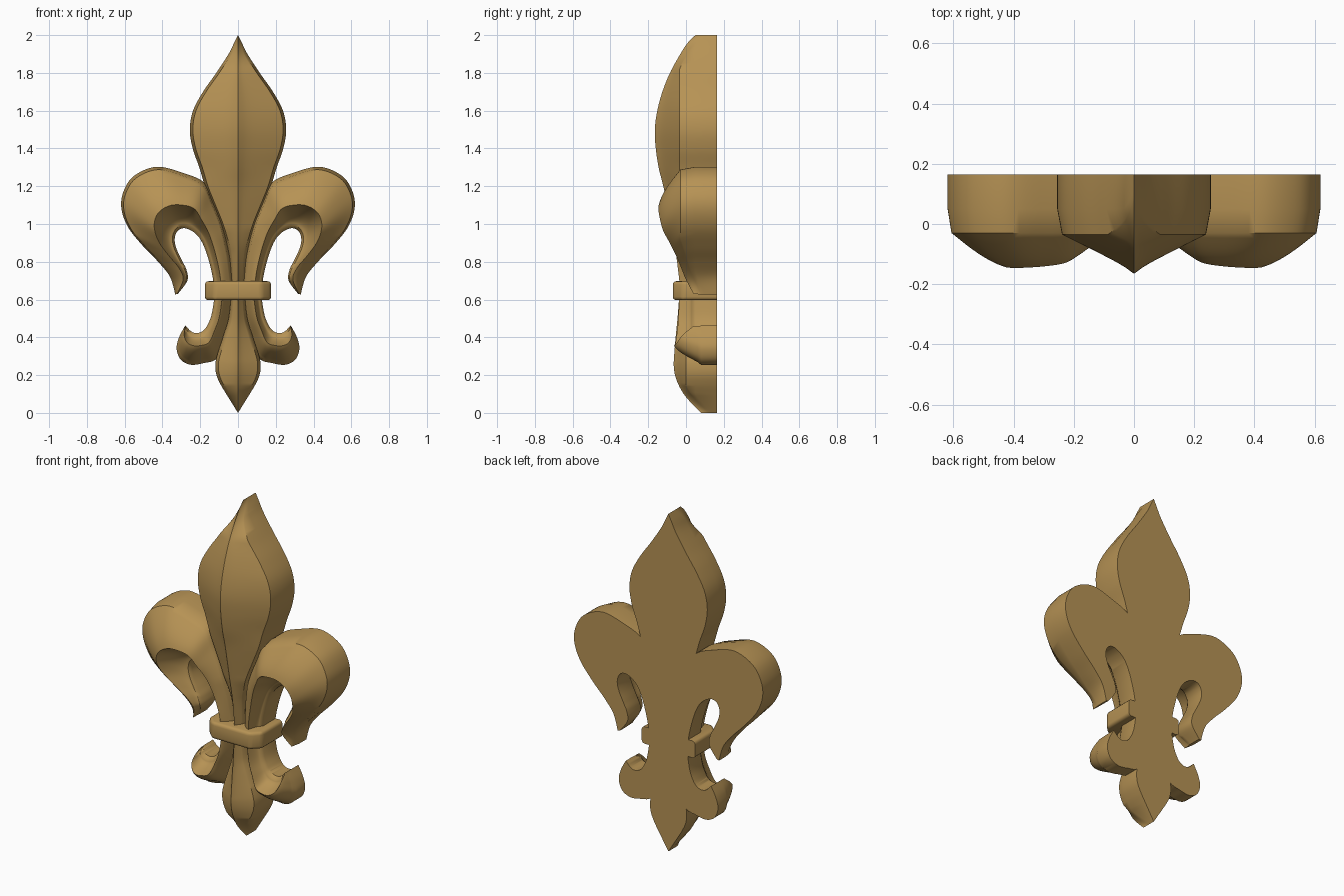
import bpy
import bmesh
import math
from mathutils import Vector

BACK = 0.165      # flat rear plane
STEPS = 6         # rings between two stations
CURVE = 9         # points on each flank of a cross-section

cube = bpy.data.objects.get("Cube")
if cube:
    bpy.data.objects.remove(cube, do_unlink=True)

gold = bpy.data.materials.new("antique gold")
gold.use_nodes = True
gold.diffuse_color = (0.47, 0.29, 0.09, 1)
gold.node_tree.nodes["Principled BSDF"].inputs["Base Color"].default_value = gold.diffuse_color


def smooth_path(stations):
    """Catmull-Rom interpolation through tuples of any length."""
    pts = [stations[0]] + list(stations) + [stations[-1]]
    out = []
    for a, b, c, d in zip(pts, pts[1:], pts[2:], pts[3:]):
        for k in range(STEPS):
            t = k / STEPS
            out.append([q + 0.5 * t * (r - p + t * (2 * p - 5 * q + 4 * r - s + t * (3 * (q - r) + s - p)))
                        for p, q, r, s in zip(a, b, c, d)])
    return out + [list(stations[-1])]


def straight(s):
    return 0.92 * s + 0.08 * s ** 8


def rounded(s):
    return 0.4 * s + 0.6 * math.sin(s * math.pi / 2)


def scooped(s):
    return s ** 1.8


def finish(name, bm, mirrored=False):
    bmesh.ops.remove_doubles(bm, verts=bm.verts, dist=0.0005)
    bmesh.ops.recalc_face_normals(bm, faces=bm.faces)
    mesh = bpy.data.meshes.new(name)
    bm.to_mesh(mesh)
    bm.free()
    mesh.materials.append(gold)
    obj = bpy.data.objects.new(name, mesh)
    bpy.context.collection.objects.link(obj)
    bpy.ops.object.select_all(action='DESELECT')
    obj.select_set(True)
    bpy.context.view_layer.objects.active = obj
    bpy.ops.object.shade_smooth_by_angle(angle=math.radians(38))
    if mirrored:
        obj.modifiers.new("mirror", 'MIRROR').use_mirror_merge = False
    return obj


def section(ox, oz, ix, iz, f, crest, rim_out, rim_in, flank_out, flank_in):
    """Flat back, upright walls, and two flanks meeting at a crest."""
    outer, inner = Vector((ox, oz)), Vector((ix, iz))
    top = outer.lerp(inner, f)

    def flank(edge, rim, curve):
        rim = max(rim, min(crest + 0.04, 0.12))
        lip = edge.lerp(top, min(0.3, 0.016 / max((top - edge).length, 0.001)))
        pts = [(edge, BACK), (edge, max(0.05, rim + 0.02))]
        for k in range(CURVE):
            s = k / CURVE
            pts.append((lip.lerp(top, s), rim + (crest - rim) * curve(s)))
        return pts

    ring = flank(outer, rim_out, flank_out) + [(top, crest)]
    ring += reversed(flank(inner, rim_in, flank_in))
    return [Vector((p.x, y, p.y)) for p, y in ring]


def leaf(name, stations, rim_out, rim_in, flank_out, flank_in, mirrored=False):
    bm = bmesh.new()
    rings = [[bm.verts.new(v) for v in section(*st, rim_out, rim_in, flank_out, flank_in)]
             for st in smooth_path(stations)]
    n = len(rings[0])
    for a, b in zip(rings, rings[1:]):
        for i in range(n):
            j = (i + 1) % n
            bm.faces.new((a[i], a[j], b[j], b[i]))
    bm.faces.new(rings[0])
    bm.faces.new(rings[-1][::-1])
    return finish(name, bm, mirrored)


def spear(name, rows, rim):
    """Symmetric ridged leaf from (height, half width, crest depth)."""
    leaf(name, [(-w, z, w, z, 0.5, y) for z, w, y in rows], rim, rim, straight, straight)


# Tall centre petal
spear("centre_petal", [
    (0.65, 0.035, -0.03), (0.8, 0.045, -0.045), (0.9, 0.065, -0.06), (1, 0.095, -0.08),
    (1.1, 0.135, -0.1), (1.2, 0.175, -0.12), (1.3, 0.205, -0.145), (1.4, 0.24, -0.16),
    (1.5, 0.255, -0.165), (1.6, 0.238, -0.152), (1.7, 0.185, -0.125), (1.8, 0.115, -0.085),
    (1.9, 0.05, -0.03), (1.96, 0.02, 0.01), (2, 0, 0.05)], -0.035)

# Pointed foot below the band
spear("foot_spike", [
    (0.63, 0.035, -0.035), (0.5, 0.05, -0.045), (0.4, 0.08, -0.055), (0.3, 0.112, -0.063),
    (0.25, 0.12, -0.065), (0.2, 0.114, -0.058), (0.15, 0.092, -0.04), (0.1, 0.062, -0.012),
    (0.05, 0.031, 0.03), (0, 0, 0.08)], 0)

# Curling side petals: outer x z, inner x z, crest position, crest depth
leaf("side_petal", [
    (0.02, 0.65, 0.125, 0.65, 0.65, -0.03),
    (0.03, 0.74, 0.138, 0.74, 0.62, -0.04),
    (0.045, 0.85, 0.168, 0.85, 0.62, -0.055),
    (0.08, 1, 0.2, 0.92, 0.62, -0.08),
    (0.13, 1.12, 0.235, 0.957, 0.6, -0.11),
    (0.18, 1.22, 0.27, 0.975, 0.57, -0.13),
    (0.29, 1.27, 0.295, 0.977, 0.58, -0.14),
    (0.43, 1.303, 0.317, 0.966, 0.61, -0.145),
    (0.55, 1.255, 0.33, 0.945, 0.61, -0.145),
    (0.607, 1.17, 0.335, 0.92, 0.61, -0.136),
    (0.617, 1.08, 0.332, 0.89, 0.62, -0.12),
    (0.58, 0.98, 0.318, 0.85, 0.63, -0.085),
    (0.5, 0.88, 0.293, 0.8, 0.67, -0.05),
    (0.42, 0.797, 0.272, 0.755, 0.73, -0.025),
    (0.36, 0.72, 0.268, 0.7, 0.76, 0),
    (0.332, 0.627, 0.318, 0.63, 0.7, 0.04)],
    -0.03, 0.03, rounded, scooped, True)

# Small lower leaves
leaf("lower_leaf", [
    (0.02, 0.63, 0.122, 0.63, 0.6, -0.035),
    (0.035, 0.5, 0.14, 0.52, 0.6, -0.04),
    (0.065, 0.4, 0.163, 0.463, 0.6, -0.046),
    (0.11, 0.29, 0.184, 0.436, 0.58, -0.055),
    (0.18, 0.264, 0.205, 0.425, 0.58, -0.062),
    (0.25, 0.255, 0.225, 0.423, 0.6, -0.062),
    (0.303, 0.282, 0.24, 0.427, 0.6, -0.05),
    (0.325, 0.34, 0.255, 0.437, 0.6, -0.03),
    (0.312, 0.4, 0.266, 0.449, 0.6, 0),
    (0.28, 0.462, 0.275, 0.458, 0.5, 0.04)],
    0.06, 0.03, rounded, scooped, True)

# Binding band with chamfered corners
bm = bmesh.new()
half = [(0.175, BACK), (0.175, -0.02), (0.125, -0.07)]
outline = half + [(-x, y) for x, y in reversed(half)]
base = bm.faces.new([bm.verts.new((x, y, 0.597)) for x, y in outline])
lift = bmesh.ops.extrude_face_region(bm, geom=[base])["geom"]
bmesh.ops.translate(bm, vec=(0, 0, 0.1), verts=[v for v in lift if isinstance(v, bmesh.types.BMVert)])
rims = [e for e in bm.edges if min(v.co.y for v in e.verts) < BACK - 0.01]
bmesh.ops.bevel(bm, geom=rims, offset=0.018, segments=3, profile=0.5, affect='EDGES')
finish("band", bm)
